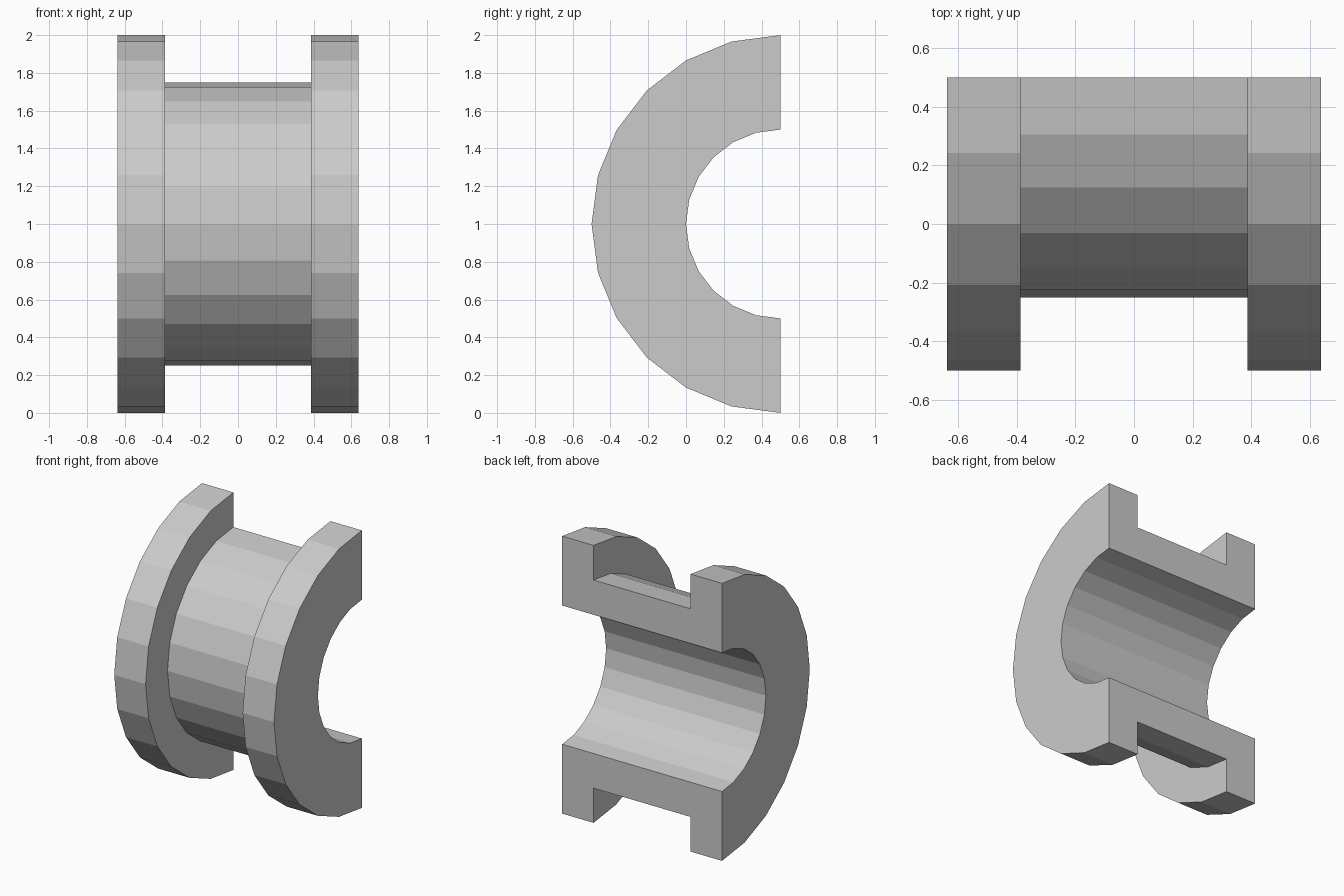
import bpy, bmesh
from math import sin, cos, pi

if "Cube" in bpy.data.objects:
    bpy.data.objects.remove(bpy.data.objects["Cube"])

SEGMENTS = 12            # 15 degree facets over the half turn
CENTRE_Y, CENTRE_Z = 0.5, 1.0
BORE, BARREL, FLANGE = 0.5, 0.75, 1.0
OUTER_X, INNER_X = 0.637, 0.387

# Flanged cross-section: (x, radius)
profile = [(-OUTER_X, BORE), (-OUTER_X, FLANGE), (-INNER_X, FLANGE), (-INNER_X, BARREL),
           (INNER_X, BARREL), (INNER_X, FLANGE), (OUTER_X, FLANGE), (OUTER_X, BORE)]

# Sweep the section through half a turn
bm = bmesh.new()
rings = []
for i in range(SEGMENTS + 1):
    a = pi * i / SEGMENTS
    rings.append([bm.verts.new((x, CENTRE_Y - r * sin(a), CENTRE_Z + r * cos(a)))
                  for x, r in profile])
n = len(profile)
for r0, r1 in zip(rings, rings[1:]):
    for j in range(n):
        k = (j + 1) % n
        bm.faces.new((r0[j], r0[k], r1[k], r1[j]))

# Flat split faces at both ends
bm.faces.new(rings[0][::-1])
bm.faces.new(rings[-1])
bmesh.ops.recalc_face_normals(bm, faces=bm.faces)

mesh = bpy.data.meshes.new("half_bushing")
bm.to_mesh(mesh)
bm.free()
bushing = bpy.data.objects.new("half_bushing", mesh)
bpy.context.collection.objects.link(bushing)
